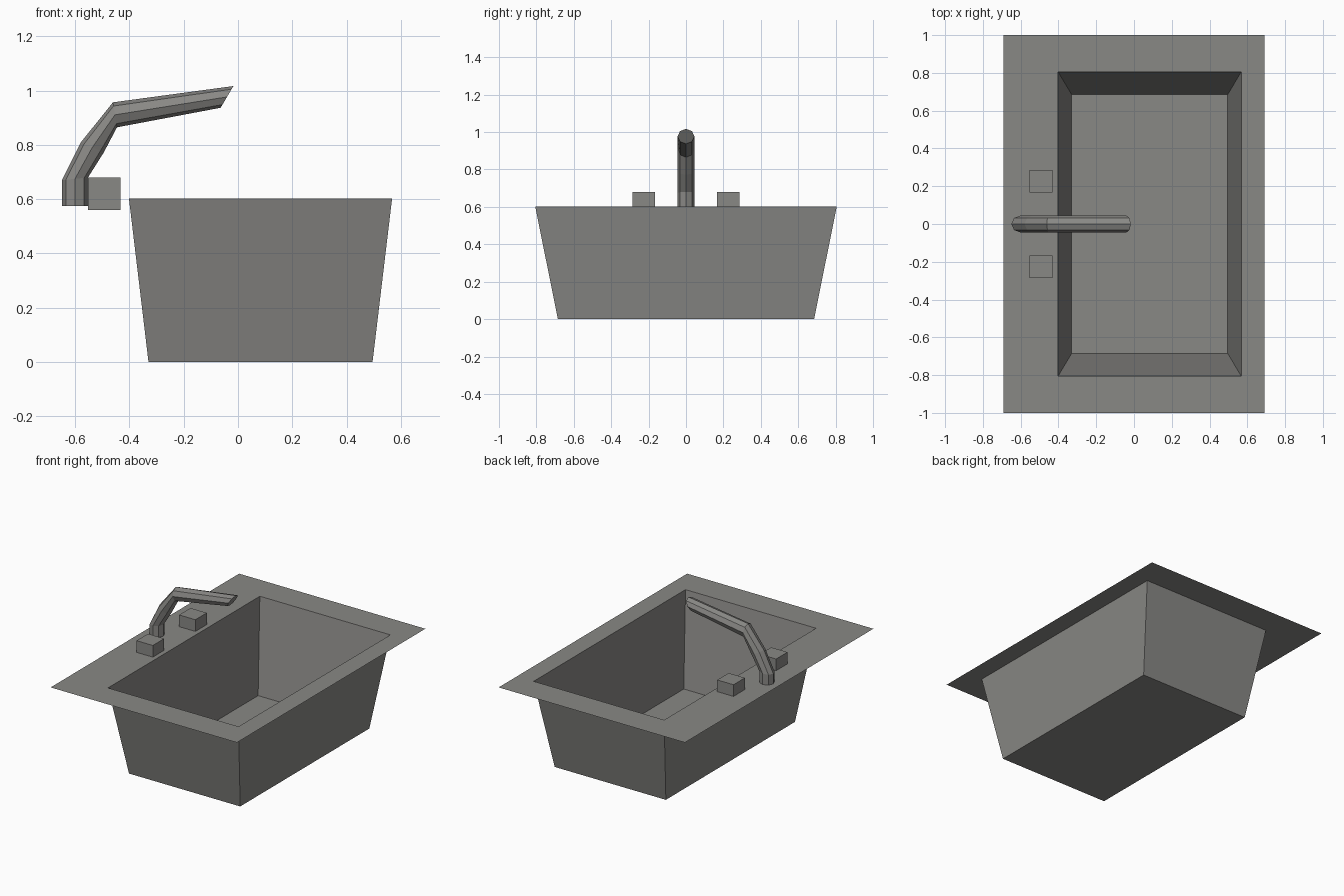
import bpy, bmesh, math
from mathutils import Vector

if "Cube" in bpy.data.objects:
    bpy.data.objects.remove(bpy.data.objects["Cube"])

steel = bpy.data.materials.new("warm_grey_steel")
steel.diffuse_color = (0.25, 0.247, 0.235, 1)
steel.use_nodes = True
steel.node_tree.nodes["Principled BSDF"].inputs["Base Color"].default_value = steel.diffuse_color


def loft(name, rings, cap_start=False, cap_end=False):
    """Join successive closed rings of points with quads."""
    bm = bmesh.new()
    loops = [[bm.verts.new(p) for p in ring] for ring in rings]
    n = len(loops[0])
    for a, b in zip(loops, loops[1:]):
        for i in range(n):
            j = (i + 1) % n
            bm.faces.new((a[i], a[j], b[j], b[i]))
    if cap_start:
        bm.faces.new(loops[0][::-1])
    if cap_end:
        bm.faces.new(loops[-1])
    if cap_start and cap_end:
        bmesh.ops.recalc_face_normals(bm, faces=bm.faces)
    mesh = bpy.data.meshes.new(name)
    bm.to_mesh(mesh)
    bm.free()
    mesh.materials.append(steel)
    obj = bpy.data.objects.new(name, mesh)
    bpy.context.collection.objects.link(obj)
    return obj


def rect(x0, x1, y, z):
    return [(x0, -y, z), (x1, -y, z), (x1, y, z), (x0, y, z)]


# Thin sheet: flat rim, tapered basin walls and floor
loft("sink_basin", [rect(-0.692, 0.692, 1.0, 0.602),
                    rect(-0.402, 0.568, 0.806, 0.602),
                    rect(-0.33, 0.496, 0.685, 0.0)], cap_end=True)

# Octagonal spout: (outer x, z) and (inner x, z) of each mitred section
sections = [((-0.649, 0.575), (-0.553, 0.575)),
            ((-0.649, 0.670), (-0.553, 0.680)),
            ((-0.579, 0.810), (-0.495, 0.772)),
            ((-0.461, 0.957), (-0.446, 0.865)),
            ((-0.017, 1.017), (-0.064, 0.937))]
rings = []
for (ox, oz), (ix, iz) in sections:
    outer, inner = Vector((ox, 0, oz)), Vector((ix, 0, iz))
    mid, half = (outer + inner) / 2, (outer - inner) / 2
    rings.append([mid + half * math.cos(t) + Vector((0, 0.045 * math.sin(t), 0))
                  for t in (k * math.pi / 4 for k in range(8))])
loft("faucet_spout", rings, True, True)

# Cube tap handles either side of the spout
for side, y in (("front", -0.226), ("back", 0.226)):
    bpy.ops.mesh.primitive_cube_add(size=0.121, location=(-0.493, y, 0.62))
    knob = bpy.context.object
    knob.name = side + "_tap_handle"
    knob.data.materials.append(steel)
